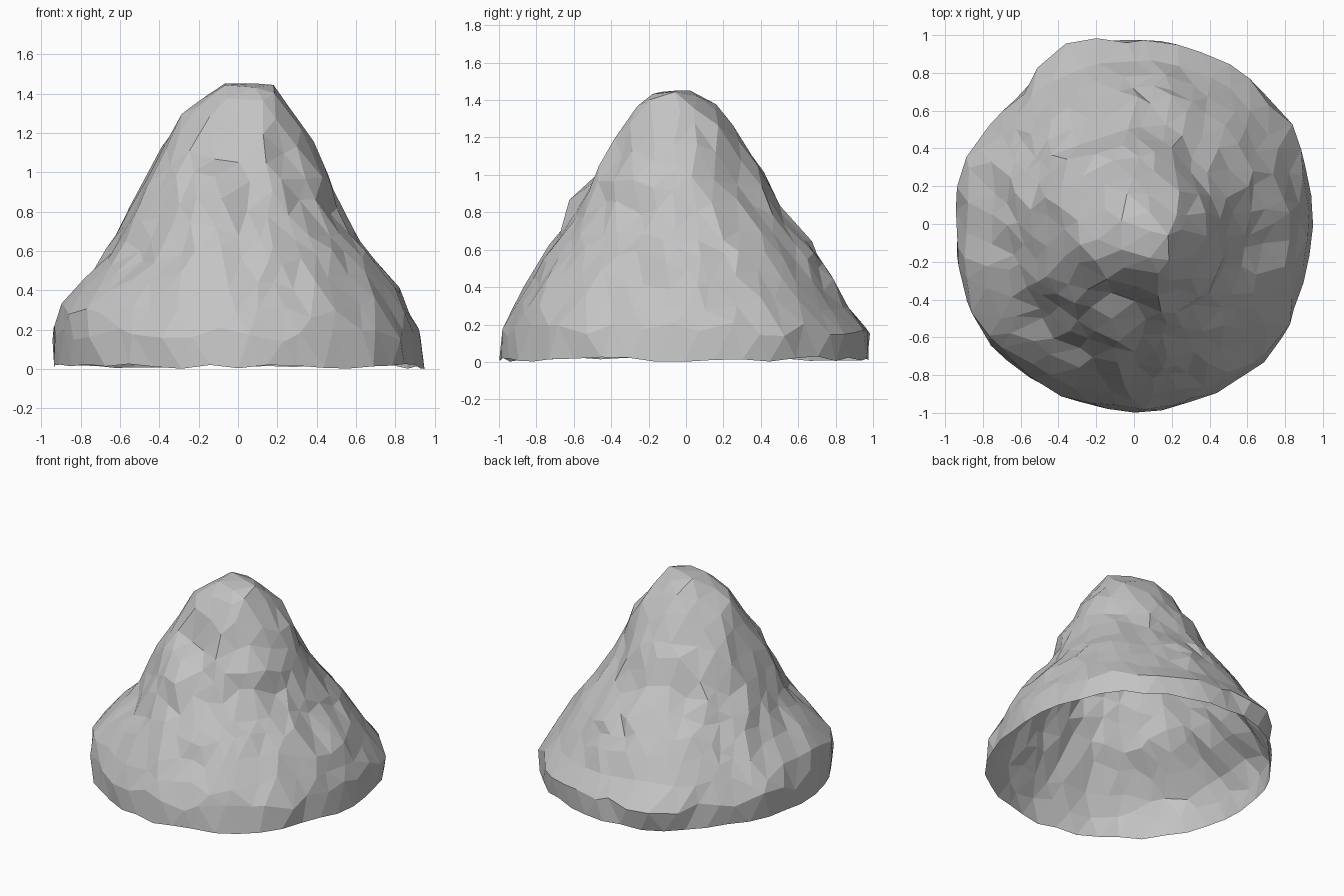
import bpy
import bmesh
import math
import random
from mathutils import Vector, noise

random.seed(11)

default_cube = bpy.data.objects.get("Cube")
if default_cube:
    bpy.data.objects.remove(default_cube, do_unlink=True)

# Mound outline: height, then left, right, front and back limits
OUTLINE = [
    (1.475, 0.09, 0.09, -0.04, -0.04),
    (1.42, -0.12, 0.19, -0.21, 0.09),
    (1.3, -0.28, 0.29, -0.31, 0.23),
    (1.2, -0.34, 0.36, -0.37, 0.31),
    (1.0, -0.47, 0.45, -0.52, 0.42),
    (0.8, -0.56, 0.52, -0.6, 0.52),
    (0.6, -0.67, 0.67, -0.74, 0.69),
    (0.45, -0.79, 0.79, -0.83, 0.78),
    (0.3, -0.92, 0.87, -0.91, 0.87),
    (0.15, -0.945, 0.935, -0.99, 0.985),
    (0.02, -0.935, 0.94, -0.99, 0.975),
]

# Ledges (positive) and hollows (negative): centre, reach, amount
FEATURES = [
    ((-0.14, -0.58, 0.87), 0.1, 0.06),
    ((-0.07, -0.42, 1.08), 0.13, -0.09),
    ((0.12, -0.28, 1.3), 0.12, 0.03),
    ((-0.45, -0.52, 0.55), 0.13, -0.06),
    ((-0.72, -0.42, 0.35), 0.16, 0.04),
    ((0.66, -0.15, 0.55), 0.1, -0.04),
    ((0.35, 0.25, 1.0), 0.14, -0.03),
    ((-0.66, 0.64, 0.15), 0.3, -0.05),
    ((0.76, 0.62, 0.15), 0.3, 0.035),
    ((0.7, -0.7, 0.15), 0.3, 0.035),
    ((-0.72, -0.7, 0.15), 0.3, 0.03),
    ((-0.9, 0.33, 0.15), 0.2, 0.025),
    ((-0.9, -0.33, 0.15), 0.2, 0.02),
    ((0.9, 0.33, 0.15), 0.2, 0.015),
    ((-0.36, 0.92, 0.15), 0.18, 0.04),
]


def outline_lengths():
    """Running length along the average slope, scaled to 0..1."""
    total, lengths = 0.0, [0.0]
    for a, b in zip(OUTLINE, OUTLINE[1:]):
        ra, rb = [(r[2] - r[1] + r[4] - r[3]) / 4 for r in (a, b)]
        total += math.hypot(rb - ra, b[0] - a[0])
        lengths.append(total)
    return [d / total for d in lengths]


LENGTHS = outline_lengths()


def slope_point(u, angle):
    """Point on the smooth mound; u runs from the peak to the base."""
    i = 0
    while i < len(LENGTHS) - 2 and u > LENGTHS[i + 1]:
        i += 1
    f = (u - LENGTHS[i]) / (LENGTHS[i + 1] - LENGTHS[i])
    z, x0, x1, y0, y1 = [a + (b - a) * f
                         for a, b in zip(OUTLINE[i], OUTLINE[i + 1])]
    return Vector(((x0 + x1 + (x1 - x0) * math.cos(angle)) / 2,
                   (y0 + y1 + (y1 - y0) * math.sin(angle)) / 2, z))


def roughen(p):
    """Push a slope point in or out to form lumps, ledges and hollows."""
    out = Vector((p.x, p.y, 0.35 * p.z)).normalized()
    push = 0.02 * noise.noise(p * 6) + random.uniform(-0.017, 0.017)
    push *= min(1.0, 0.4 + p.z)
    for centre, reach, amount in FEATURES:
        push += amount * math.exp(-((p - Vector(centre)).length / reach) ** 2)
    return p + out * push


# Open-bottomed dome of uneven triangles
bm = bmesh.new()
bmesh.ops.create_icosphere(bm, subdivisions=4, radius=1)
bmesh.ops.bisect_plane(bm, geom=bm.verts[:] + bm.edges[:] + bm.faces[:],
                       plane_co=(0, 0, 0), plane_no=(0, 0, 1),
                       clear_inner=True)
bmesh.ops.remove_doubles(bm, verts=bm.verts[:], dist=0.06)
bmesh.ops.triangulate(bm, faces=bm.faces[:])

# Wrap the dome onto the mound outline
for v in bm.verts:
    rim = v.is_boundary
    d = v.co.copy()
    if not rim and d.z < 0.99:
        d += Vector([random.uniform(-0.04, 0.04) for _ in range(3)])
    polar = math.atan2(math.hypot(d.x, d.y), d.z)
    u = 1.0 if rim else min(polar / (math.pi / 2), 0.97)
    v.co = roughen(slope_point(u, math.atan2(d.y, d.x)))
    if rim:
        v.co.z = random.uniform(0.0, 0.03)

bmesh.ops.recalc_face_normals(bm, faces=bm.faces[:])
if sum(f.normal.dot(f.calc_center_median()) for f in bm.faces) < 0:
    bmesh.ops.reverse_faces(bm, faces=bm.faces[:])
for f in bm.faces:
    f.smooth = False

mesh = bpy.data.meshes.new("rock_mound")
bm.to_mesh(mesh)
bm.free()
rock = bpy.data.objects.new("rock_mound", mesh)
bpy.context.collection.objects.link(rock)

# Stone colour
stone = bpy.data.materials.new("light grey stone")
stone.use_nodes = True
colour = (0.55, 0.55, 0.55, 1)
stone.diffuse_color = colour
stone.node_tree.nodes["Principled BSDF"].inputs["Base Color"].default_value = colour
mesh.materials.append(stone)
